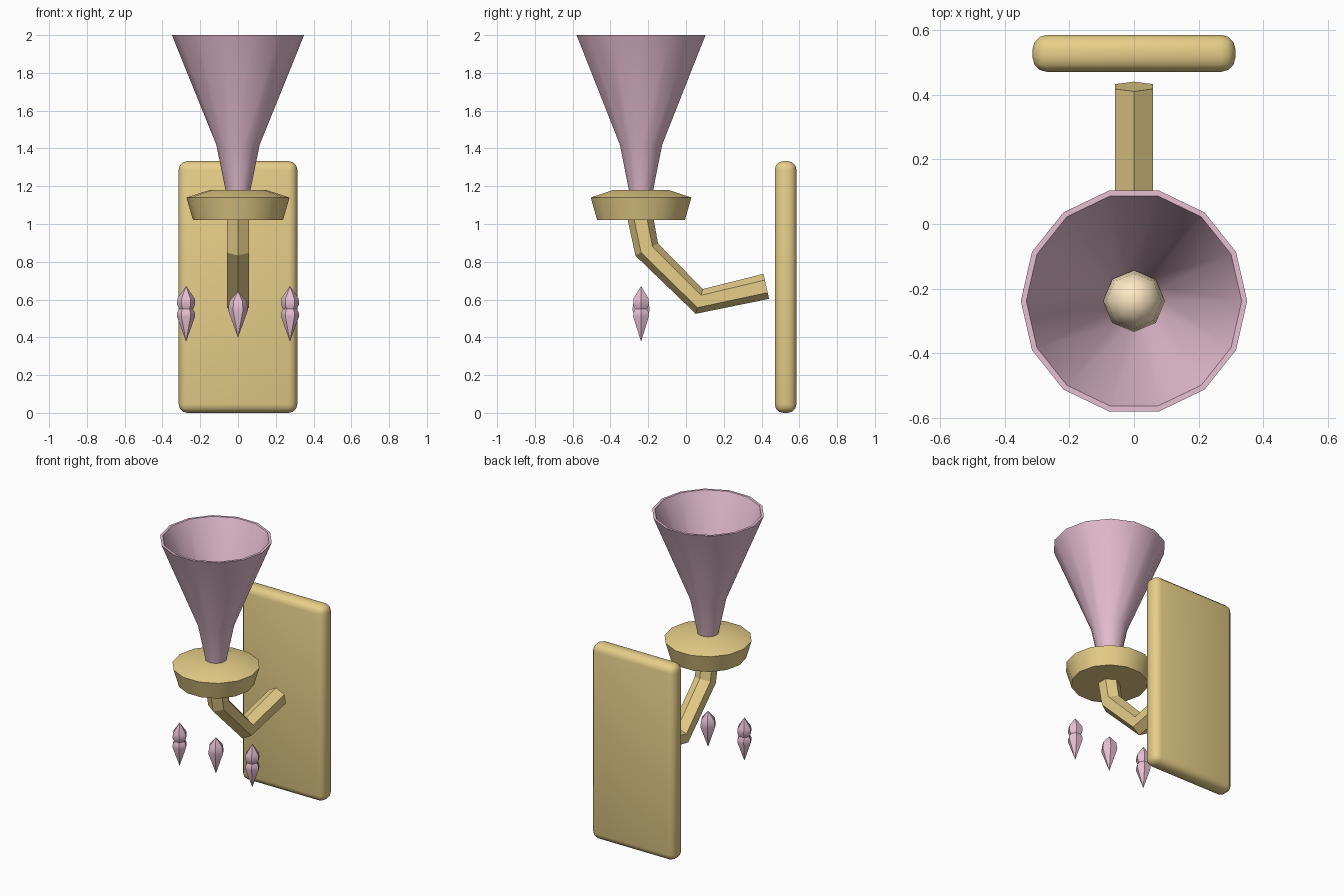
import bpy, bmesh
from math import cos, sin, pi, radians
from mathutils import Vector

if "Cube" in bpy.data.objects:
    bpy.data.objects.remove(bpy.data.objects["Cube"])

CY = -0.238  # y of the lamp axis


def material(name, rgb):
    m = bpy.data.materials.new(name)
    m.diffuse_color = (*rgb, 1)
    m.use_nodes = True
    m.node_tree.nodes["Principled BSDF"].inputs["Base Color"].default_value = m.diffuse_color
    return m


gold = material("gold", (0.80, 0.62, 0.25))
pink = material("pink_glass", (0.80, 0.52, 0.64))
cream = material("warm_bulb", (1.0, 0.80, 0.55))


def finish(name, bm, mat, angle=None):
    bmesh.ops.recalc_face_normals(bm, faces=bm.faces)
    me = bpy.data.meshes.new(name)
    bm.to_mesh(me)
    bm.free()
    ob = bpy.data.objects.new(name, me)
    bpy.context.collection.objects.link(ob)
    me.materials.append(mat)
    if angle:
        bpy.ops.object.select_all(action='DESELECT')
        ob.select_set(True)
        bpy.context.view_layer.objects.active = ob
        bpy.ops.object.shade_smooth_by_angle(angle=radians(angle))
    return ob


def bridge(bm, a, b):
    n = len(a)
    for i in range(n):
        j = (i + 1) % n
        bm.faces.new((a[i], a[j], b[j], b[i]))


def lathe(name, profile, sides, mat, x=0, angle=30, closed=False):
    """Turn an (r, z) profile about the vertical line at (x, CY)."""
    bm = bmesh.new()
    rings = [[bm.verts.new((x + r * cos(2 * pi * i / sides),
                            CY + r * sin(2 * pi * i / sides), z))
              for i in range(sides)] for r, z in profile]
    for a, b in zip(rings, rings[1:]):
        bridge(bm, a, b)
    if closed:
        bridge(bm, rings[-1], rings[0])
    else:
        bm.faces.new(rings[0])
        bm.faces.new(rings[-1])
    bmesh.ops.remove_doubles(bm, verts=bm.verts, dist=1e-5)
    return finish(name, bm, mat, angle)


# Wall plate with rounded edges
bm = bmesh.new()
bmesh.ops.create_cube(bm, size=1)
for v in bm.verts:
    v.co = Vector((v.co.x * 0.628, v.co.y * 0.115 + 0.5275, (v.co.z + 0.5) * 1.333))
bmesh.ops.bevel(bm, geom=bm.edges[:], offset=0.046, segments=3, profile=0.5, affect='EDGES')
finish("wall_plate", bm, gold, 35)

# Hexagonal bent arm
path = [Vector((0, y, z)) for y, z in
        ((0.425, 0.67), (0.07, 0.59), (-0.208, 0.865), (-0.245, 1.05))]
bm = bmesh.new()
rings = []
for i, p in enumerate(path):
    t = Vector()
    if i:
        t += (p - path[i - 1]).normalized()
    if i < len(path) - 1:
        t += (path[i + 1] - p).normalized()
    side = Vector((1, 0, 0))
    up = t.normalized().cross(side)
    rings.append([bm.verts.new(p + 0.068 * (up * cos(k * pi / 3) + side * sin(k * pi / 3)))
                  for k in range(6)])
for a, b in zip(rings, rings[1:]):
    bridge(bm, a, b)
bm.faces.new(rings[0])
bm.faces.new(rings[-1])
finish("arm", bm, gold)

# Dish, flared glass shade and bulb
lathe("dish", [(0.238, 1.02), (0.273, 1.14), (0.15, 1.18)], 14, gold)
lathe("shade", [(0.062, 1.16), (0.115, 1.42), (0.35, 2.0), (0.333, 2.0),
                (0.097, 1.425), (0.045, 1.16)], 14, pink, closed=True)
lathe("bulb", [(0.04, 1.18), (0.055, 1.34), (0.096, 1.46), (0.085, 1.53),
               (0.055, 1.58), (0, 1.60)], 8, cream, angle=60)

# Hanging crystals: a single drop in the middle, waisted drops at the sides
lathe("middle_crystal", [(0, 0.398), (0.053, 0.545), (0.046, 0.59), (0, 0.645)], 6, pink)
for label, x in (("left", -0.275), ("right", 0.275)):
    lathe(label + "_crystal", [(0, 0.377), (0.048, 0.51), (0.047, 0.53), (0.037, 0.55),
                               (0.048, 0.575), (0.046, 0.605), (0, 0.672)], 6, pink, x=x)
